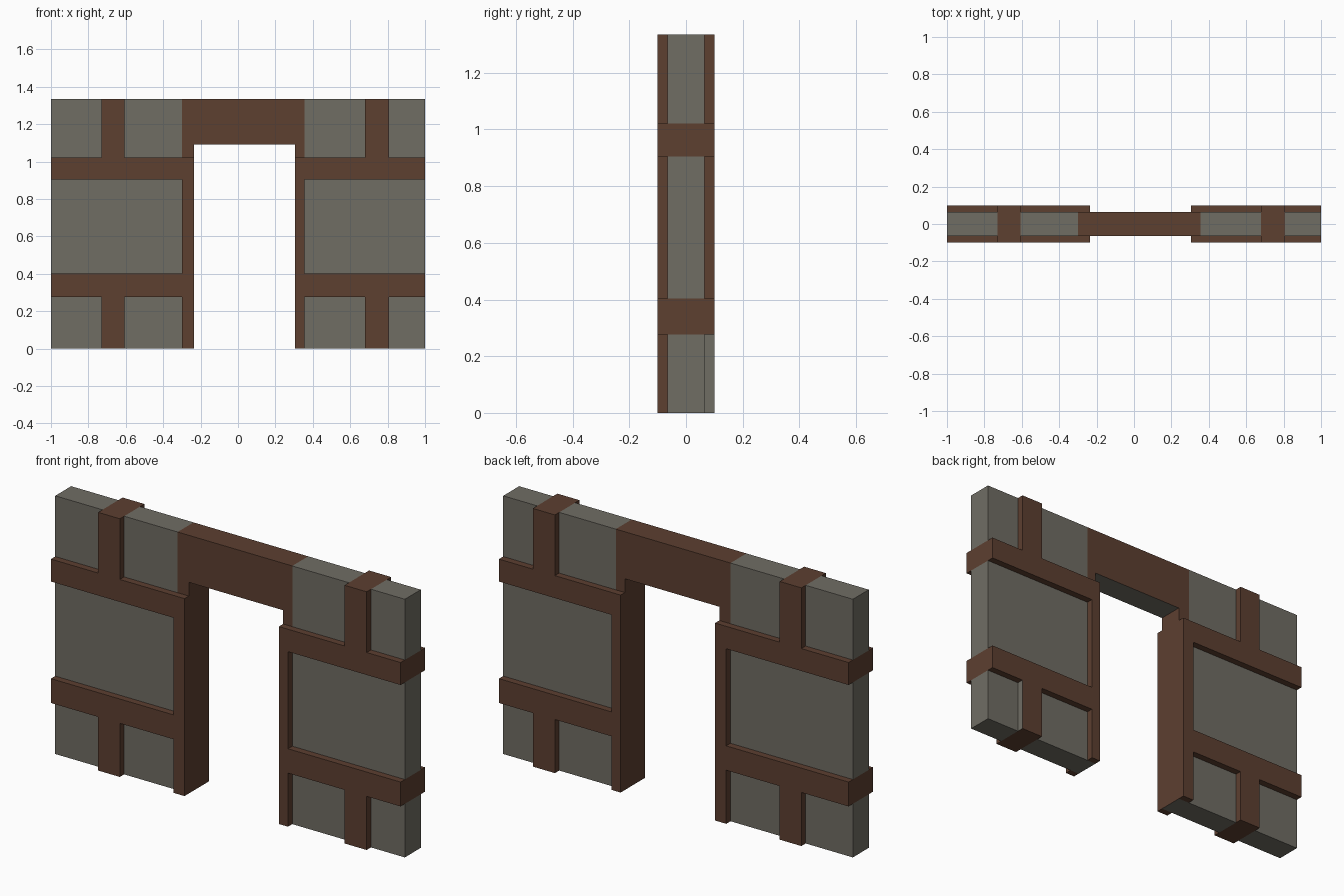
import bpy
import bmesh
from mathutils import Vector

if "Cube" in bpy.data.objects:
    bpy.data.objects.remove(bpy.data.objects["Cube"], do_unlink=True)


def make_material(name, rgb):
    mat = bpy.data.materials.new(name)
    mat.use_nodes = True
    mat.diffuse_color = (*rgb, 1)
    mat.node_tree.nodes["Principled BSDF"].inputs["Base Color"].default_value = (*rgb, 1)
    return mat


TIMBER = make_material("brown_timber", (0.109, 0.050, 0.030))
STONE = make_material("grey_plaster", (0.162, 0.153, 0.127))

WALL, FRAME = 0.065, 0.10             # half depths of plaster and timber
TOP, DOOR_TOP = 1.335, 1.092
LOW_BEAM, HIGH_BEAM = (0.277, 0.403), (0.905, 1.021)


def extrude_profile(name, points, y0, y1, main, accent=None, accent_dir=None):
    """Extrude an x-z outline along y; faces looking along accent_dir get the accent."""
    bm = bmesh.new()
    face = bm.faces.new([bm.verts.new((x, y0, z)) for x, z in points])
    new = bmesh.ops.extrude_face_region(bm, geom=[face])["geom"]
    bmesh.ops.translate(bm, vec=(0, y1 - y0, 0),
                        verts=[v for v in new if isinstance(v, bmesh.types.BMVert)])
    bmesh.ops.recalc_face_normals(bm, faces=bm.faces)
    mesh = bpy.data.meshes.new(name)
    mesh.materials.append(main)
    if accent:
        mesh.materials.append(accent)
        for f in bm.faces:
            f.normal_update()
            # for the lintel this picks every underside, for walls the end face
            f.material_index = int(f.normal.dot(Vector(accent_dir)) > 0.9)
    bm.to_mesh(mesh)
    bm.free()
    obj = bpy.data.objects.new(name, mesh)
    bpy.context.collection.objects.link(obj)
    return obj


def box(name, xs, ys, zs, main, accent=None, accent_dir=None):
    (x0, x1), (z0, z1) = sorted(xs), zs
    outline = [(x0, z0), (x1, z0), (x1, z1), (x0, z1)]
    return extrude_profile(name, outline, *ys, main, accent, accent_dir)


def wall_side(side, end, stud, post, door):
    """One half of the wall: plaster panels framed by timber, listed outside to inside."""
    full, core = (-FRAME, FRAME), (-WALL, WALL)
    inward = (1 if door > end else -1, 0, 0)
    outer_edge, inner_edge = stud
    lower, middle, upper = (0, LOW_BEAM[0]), (LOW_BEAM[1], HIGH_BEAM[0]), (HIGH_BEAM[1], TOP)

    # Plaster panels, with a timber jamb face at the doorway
    box(side + "_upper_outer_panel", (end, outer_edge), core, upper, STONE)
    box(side + "_upper_inner_panel", (inner_edge, post), core, upper, STONE)
    box(side + "_middle_panel", (end, door), core, middle, STONE, TIMBER, inward)
    box(side + "_lower_outer_panel", (end, outer_edge), core, lower, STONE)
    box(side + "_lower_inner_panel", (inner_edge, door), core, lower, STONE, TIMBER, inward)

    # Horizontal beams and short studs
    box(side + "_lower_beam", (end, door), full, LOW_BEAM, TIMBER)
    box(side + "_upper_beam", (end, door), full, HIGH_BEAM, TIMBER)
    box(side + "_upper_stud", stud, full, upper, TIMBER)
    box(side + "_lower_stud", stud, (-FRAME, WALL), lower, TIMBER)
    # The left lower stud has a plaster-coloured outer cheek at the back
    cheek = (STONE, (1, 0, 0)) if side == "left" else ()
    box(side + "_lower_stud_back", stud, (WALL, FRAME), lower, TIMBER, *cheek)

    # Door post strips on both faces
    for label, ys in (("front", (-FRAME, -WALL)), ("back", (WALL, FRAME))):
        box(f"{side}_{label}_lower_post", (post, door), ys, lower, TIMBER)
        box(f"{side}_{label}_middle_post", (post, door), ys, middle, TIMBER)


R_POST, R_DOOR, L_DOOR, L_POST = -0.30, -0.236, 0.304, 0.356
wall_side("right", -1, (-0.73, -0.606), R_POST, R_DOOR)
wall_side("left", 1, (0.806, 0.68), L_POST, L_DOOR)

# Lintel over the doorway, with a plaster underside
shoulder = HIGH_BEAM[1]
extrude_profile("lintel", [
    (R_POST, shoulder), (R_DOOR, shoulder), (R_DOOR, DOOR_TOP), (L_DOOR, DOOR_TOP),
    (L_DOOR, shoulder), (L_POST, shoulder), (L_POST, TOP), (R_POST, TOP)],
    -WALL, WALL, TIMBER, STONE, (0, 0, -1))
